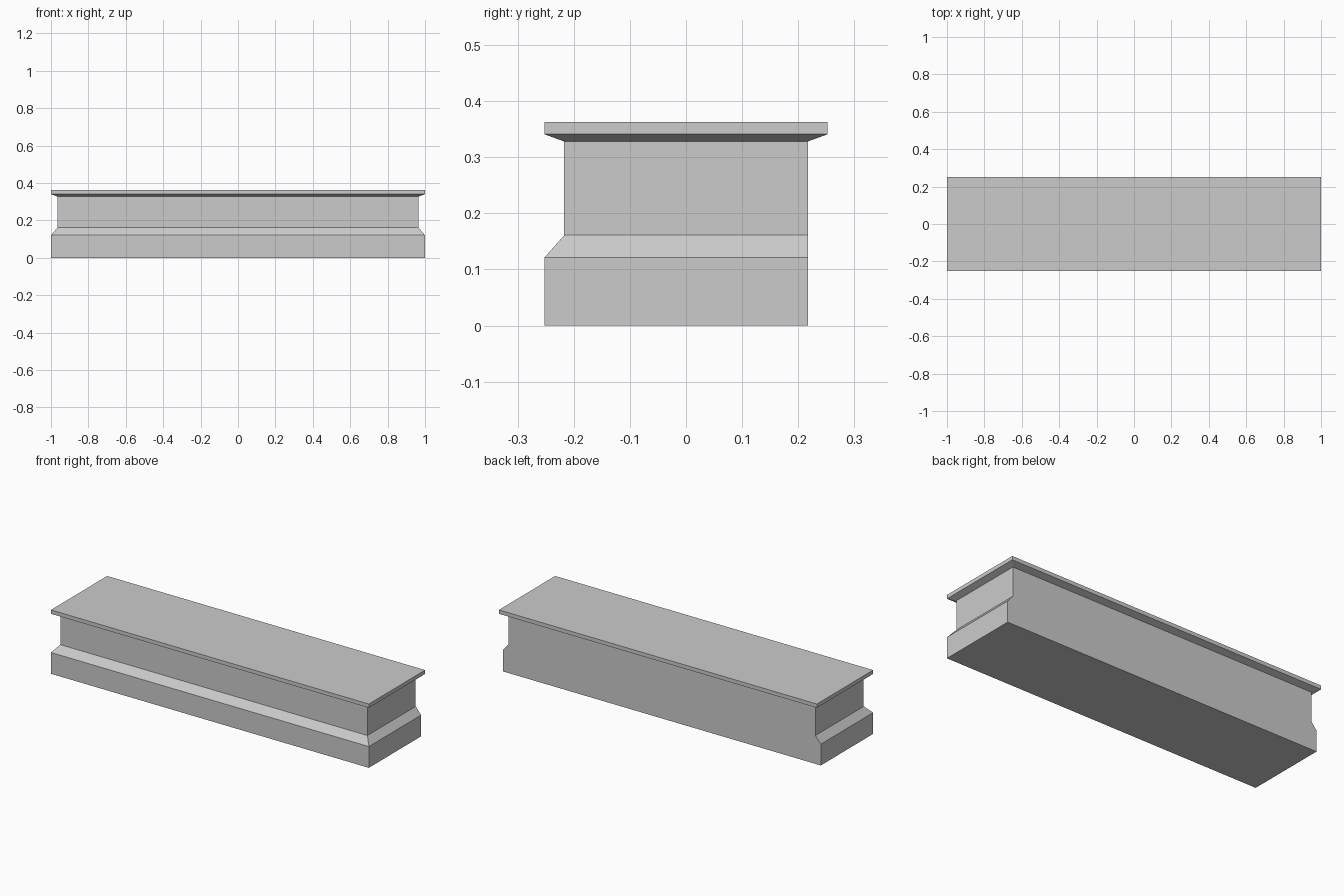
import bpy
import bmesh

if "Cube" in bpy.data.objects:
    bpy.data.objects.remove(bpy.data.objects["Cube"])


def loft(name, rings):
    """Stack rectangular rings (half width, front y, back y, z) into a closed solid."""
    bm = bmesh.new()
    loops = []
    for hx, y0, y1, z in rings:
        corners = [(-hx, y0), (hx, y0), (hx, y1), (-hx, y1)]
        loops.append([bm.verts.new((x, y, z)) for x, y in corners])
    for low, high in zip(loops, loops[1:]):
        for i in range(4):
            j = (i + 1) % 4
            bm.faces.new((low[i], low[j], high[j], high[i]))
    bm.faces.new(loops[0][::-1])
    bm.faces.new(loops[-1])
    bmesh.ops.recalc_face_normals(bm, faces=bm.faces)
    mesh = bpy.data.meshes.new(name)
    bm.to_mesh(mesh)
    bm.free()
    obj = bpy.data.objects.new(name, mesh)
    bpy.context.collection.objects.link(obj)
    return obj


# One continuous shell: plinth, sloped shoulder, body, flared cornice, top slab.
# The back stays flat up to the cornice; the other three sides step in.
FRONT, BACK = -0.2525, 0.2525
BODY_FRONT, BODY_BACK = -0.217, 0.217
loft("stone_ledge", [
    (1.0, FRONT, BODY_BACK, 0.0),
    (1.0, FRONT, BODY_BACK, 0.121),
    (0.966, BODY_FRONT, BODY_BACK, 0.161),
    (0.966, BODY_FRONT, BODY_BACK, 0.328),
    (1.0, FRONT, BACK, 0.341),
    (1.0, FRONT, BACK, 0.363),
])
